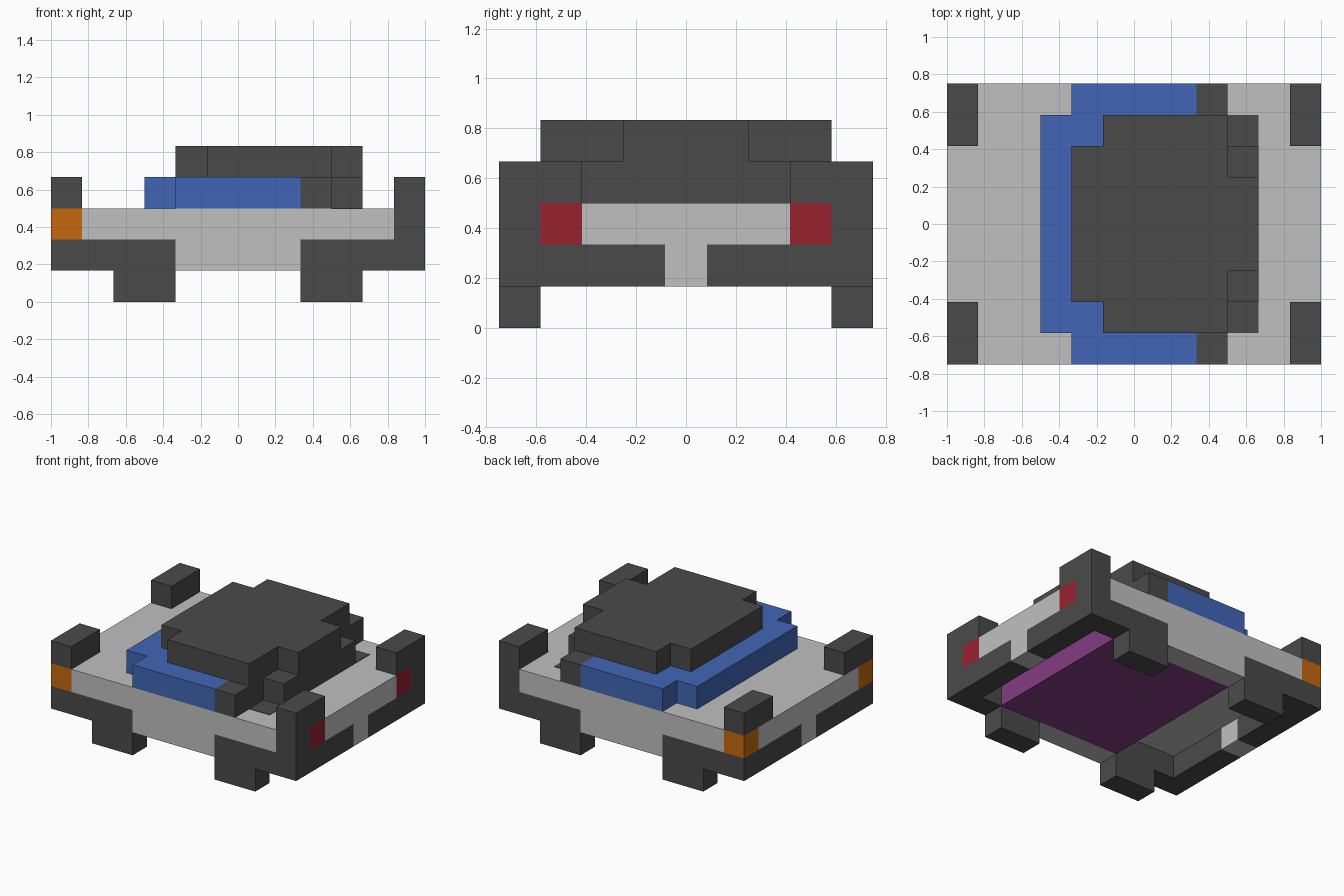
import bpy
import bmesh

U = 1 / 6            # side of one block; the model is 12 x 9 x 5 blocks
NX, NY = 12, 9

old = bpy.data.objects.get("Cube")
if old:
    bpy.data.objects.remove(old, do_unlink=True)


def material(name, hex_code):
    """Flat material from an sRGB hex colour."""
    rgb = []
    for k in (0, 2, 4):
        c = int(hex_code[k:k + 2], 16) / 255
        rgb.append(c / 12.92 if c <= 0.04045 else ((c + 0.055) / 1.055) ** 2.4)
    m = bpy.data.materials.new(name)
    m.use_nodes = True
    m.diffuse_color = (*rgb, 1)
    bsdf = next(n for n in m.node_tree.nodes if n.type == 'BSDF_PRINCIPLED')
    bsdf.inputs["Base Color"].default_value = (*rgb, 1)
    bsdf.inputs["Roughness"].default_value = 0.8
    return m


CHARCOAL = material("charcoal", "4A4A4A")
SILVER = material("light_grey", "C0C0C0")
BLUE = material("window_blue", "4166B6")
ORANGE = material("lamp_orange", "C6690E")
RED = material("lamp_red", "97212E")
PURPLE = material("underside_purple", "843C82")


def prism(name, mat, outline, z0, z1):
    """Extrude a block-grid outline between two block heights."""
    bm = bmesh.new()
    base = [bm.verts.new(((i - NX / 2) * U, (j - NY / 2) * U, z0 * U)) for i, j in outline]
    face = bm.faces.new(base)
    grown = bmesh.ops.extrude_face_region(bm, geom=[face])["geom"]
    top = [v for v in grown if isinstance(v, bmesh.types.BMVert)]
    bmesh.ops.translate(bm, verts=top, vec=(0, 0, (z1 - z0) * U))
    bmesh.ops.recalc_face_normals(bm, faces=bm.faces)
    mesh = bpy.data.meshes.new(name)
    bm.to_mesh(mesh)
    bm.free()
    mesh.materials.append(mat)
    obj = bpy.data.objects.new(name, mesh)
    bpy.context.scene.collection.objects.link(obj)
    return obj


def flip(outline):
    return [(i, NY - j) for i, j in reversed(outline)]


def rect(i0, i1, j0, j1):
    return [(i0, j0), (i1, j0), (i1, j1), (i0, j1)]


def whole(name, mat, half, z0, z1):
    """Part spanning both halves: mirror the front half outline in y."""
    prism(name, mat, half + flip(half), z0, z1)


def pair(name, mat, outline, z0, z1):
    """Separate front and back copies of a part."""
    prism("front_" + name, mat, outline, z0, z1)
    prism("back_" + name, mat, flip(outline), z0, z1)


# Wheels
for side, i in (("right", 2), ("left", 8)):
    pair(side + "_wheel", CHARCOAL, rect(i, i + 2, 0, 1), 0, 1)

# Lower bumpers wrapping the corners, with light middle pieces
pair("right_bumper", CHARCOAL, [(0, 0), (4, 0), (4, 1), (1, 1), (1, 4), (0, 4)], 1, 2)
pair("left_bumper", CHARCOAL, [(8, 0), (12, 0), (12, 4), (11, 4), (11, 1), (8, 1)], 1, 2)
pair("sill", SILVER, rect(4, 8, 0, 1), 1, 2)
whole("right_bumper_centre", SILVER, [(0, 4), (1, 4)], 1, 2)
whole("left_bumper_centre", SILVER, [(11, 4), (12, 4)], 1, 2)

# Underside block
whole("underside_block", PURPLE, [(4, 1), (10, 1)], 1, 2)

# Body deck, lamps and corner posts
whole("body_deck", SILVER, [(0, 1), (1, 1), (1, 0), (11, 0), (11, 2), (12, 2)], 2, 3)
pair("orange_lamp", ORANGE, rect(0, 1, 0, 1), 2, 3)
pair("red_lamp", RED, rect(11, 12, 1, 2), 2, 3)
pair("left_corner", CHARCOAL, rect(11, 12, 0, 1), 2, 3)
pair("right_post", CHARCOAL, rect(0, 1, 0, 2), 3, 4)
pair("left_post", CHARCOAL, rect(11, 12, 0, 2), 3, 4)
pair("deck_patch", CHARCOAL, rect(9, 10, 1, 2), 3, 3.02)

# Cabin: windows, solid end and roof
whole("windows", BLUE, [(3, 1), (4, 1), (4, 0), (8, 0)], 3, 4)
whole("cabin_end", CHARCOAL, [(8, 0), (9, 0), (9, 2), (10, 2)], 3, 4)
whole("roof", CHARCOAL, [(4, 2), (5, 2), (5, 1), (9, 1), (9, 3), (10, 3)], 4, 5)
